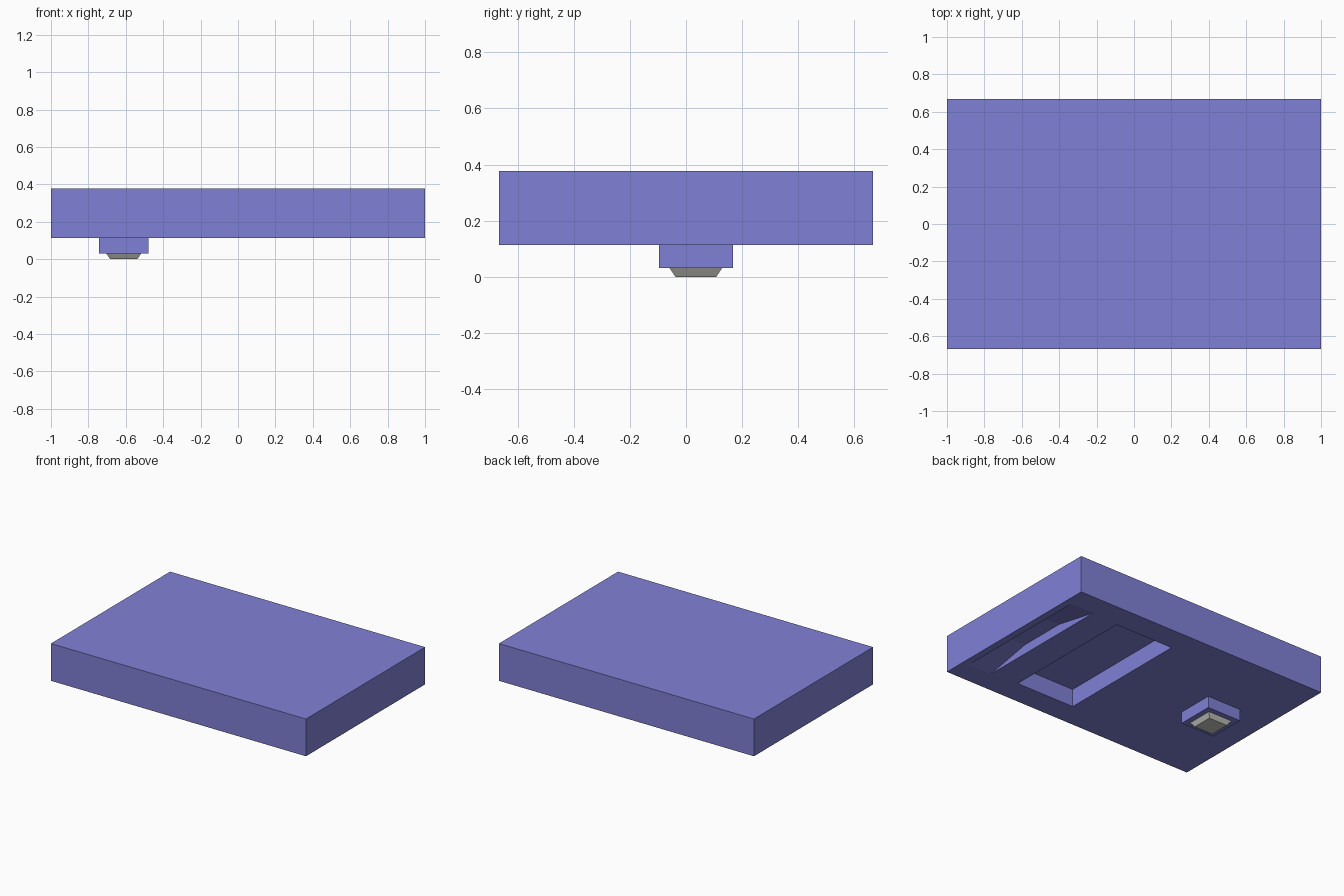
import bpy, bmesh

if "Cube" in bpy.data.objects:
    bpy.data.objects.remove(bpy.data.objects["Cube"])

Z_LOW, Z_TOP = 0.113, 0.377   # underside and top of the slab


def material(name, rgb):
    m = bpy.data.materials.new(name)
    m.diffuse_color = (*rgb, 1.0)
    m.use_nodes = True
    m.node_tree.nodes["Principled BSDF"].inputs["Base Color"].default_value = m.diffuse_color
    return m


violet = material("violet_blue", (0.216, 0.216, 0.68))
grey = material("warm_grey", (0.58, 0.58, 0.54))


def make_object(name, bm, mat):
    bmesh.ops.recalc_face_normals(bm, faces=bm.faces)
    mesh = bpy.data.meshes.new(name)
    bm.to_mesh(mesh)
    bm.free()
    mesh.materials.append(mat)
    obj = bpy.data.objects.new(name, mesh)
    bpy.context.collection.objects.link(obj)
    return obj


def prism(name, profile, x0, x1, mat):
    """Extrude a (y, z) profile along x."""
    bm = bmesh.new()
    face = bm.faces.new([bm.verts.new((x0, y, z)) for y, z in profile])
    ext = bmesh.ops.extrude_face_region(bm, geom=[face])["geom"]
    verts = [g for g in ext if isinstance(g, bmesh.types.BMVert)]
    bmesh.ops.translate(bm, verts=verts, vec=(x1 - x0, 0, 0))
    return make_object(name, bm, mat)


def box(name, x0, x1, y0, y1, z0, z1, mat):
    return prism(name, [(y0, z0), (y1, z0), (y1, z1), (y0, z1)], x0, x1, mat)


def cut(target, cutter):
    cutter.hide_render = True
    mod = target.modifiers.new("cut", 'BOOLEAN')
    mod.operation = 'DIFFERENCE'
    mod.solver = 'EXACT'
    mod.object = cutter
    bpy.context.view_layer.objects.active = target
    bpy.ops.object.modifier_apply(modifier=mod.name)
    bpy.data.objects.remove(cutter, do_unlink=True)


# Main slab
slab = box("slab", -1, 1, -0.667, 0.667, Z_LOW, Z_TOP, violet)

# Rectangular recess in the underside
cut(slab, box("recess_cutter", 0.10, 0.557, -0.49, 0.49,
              Z_LOW - 0.05, Z_LOW + 0.126, violet))

# Arched groove in the underside, three-segment ceiling
groove = [(-0.51, Z_LOW - 0.05), (0.51, Z_LOW - 0.05), (0.51, Z_LOW),
          (0.17, Z_LOW + 0.066), (-0.17, Z_LOW + 0.066), (-0.51, Z_LOW)]
cut(slab, prism("groove_cutter", groove, 0.767, 0.95, violet))

# Square stem below the slab
CX, CY = -0.611, 0.035
box("stem", CX - 0.132, CX + 0.132, CY - 0.132, CY + 0.132, 0.031, Z_LOW, violet)

# Tapered grey tip
bm = bmesh.new()
rings = []
for half, z in ((0.073, 0.0), (0.094, 0.031)):
    rings.append([bm.verts.new((CX + sx * half, CY + sy * half, z))
                  for sx, sy in ((-1, -1), (1, -1), (1, 1), (-1, 1))])
for ring in rings:
    bm.faces.new(ring)
for i in range(4):
    j = (i + 1) % 4
    bm.faces.new((rings[0][i], rings[0][j], rings[1][j], rings[1][i]))
make_object("tip", bm, grey)
